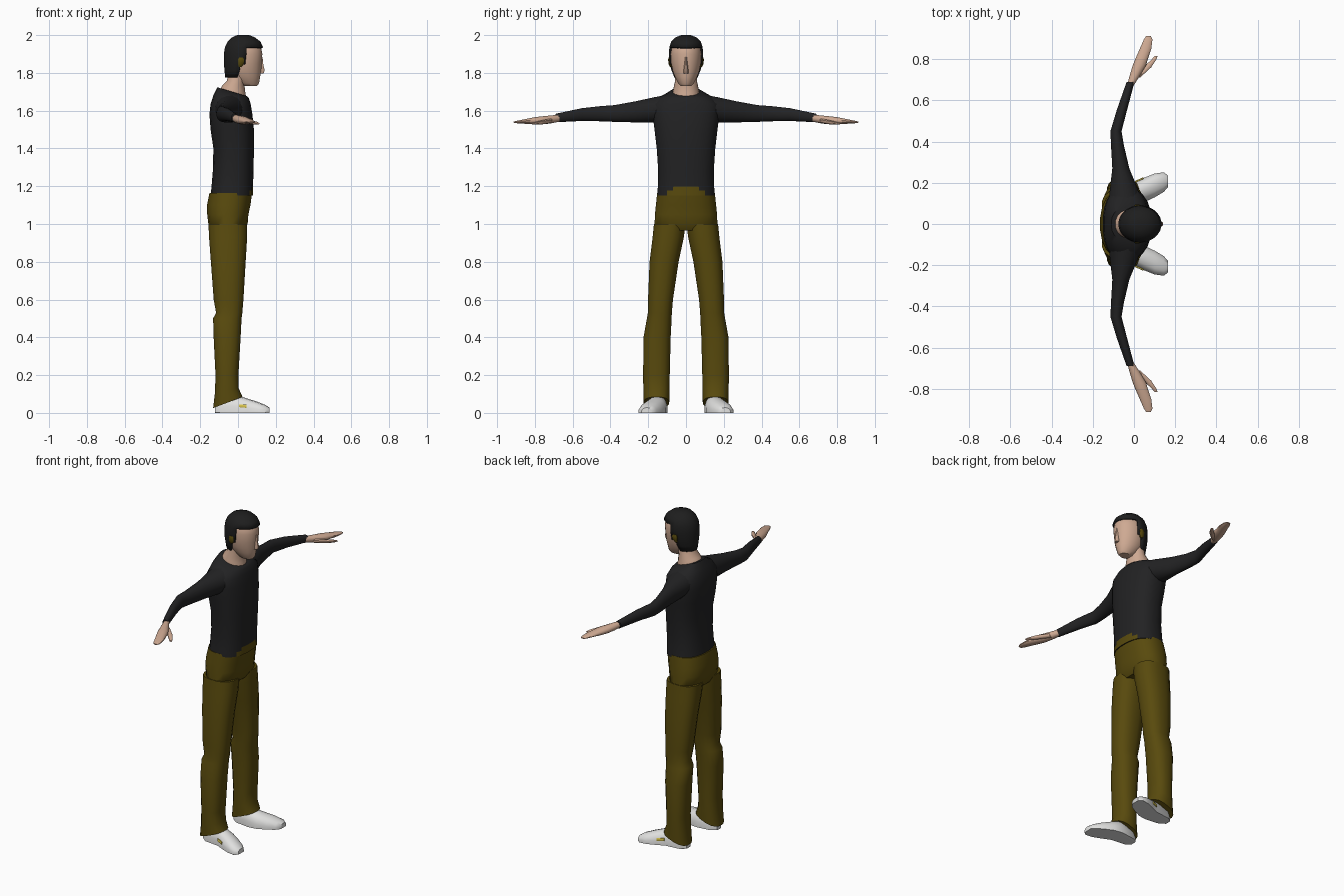
import bpy, bmesh, math


def material(name, rgb):
    m = bpy.data.materials.new(name)
    m.diffuse_color = (*rgb, 1)
    return m


SHIRT = material("shirt_black", (0.016, 0.016, 0.017))
HAIR = material("hair_black", (0.013, 0.013, 0.013))
TROUSER = material("olive_cloth", (0.098, 0.068, 0.004))
SKIN = material("skin", (0.62, 0.40, 0.29))
SHOE = material("shoe_white", (0.75, 0.75, 0.74))
YELLOW = material("shoe_yellow", (0.75, 0.6, 0.08))


def loft(name, axis, rings, mat, n=16, power=2.0, mirror=False, floor=None, remove=None, paint=None):
    """Skin rings (t, a0, a1, b0, b1[, tilt]) placed along one axis; tilt leans the ring in a."""
    bm = bmesh.new()
    rows = []
    for r in rings:
        t, a0, a1, b0, b1 = r[:5]
        tilt = r[5] if len(r) > 5 else 0
        row = []
        for i in range(n):
            ang = 2 * math.pi * (i + 0.5) / n
            c, s = math.cos(ang), math.sin(ang)
            da = math.copysign(abs(c) ** (2 / power), c) * (a1 - a0) / 2
            db = math.copysign(abs(s) ** (2 / power), s) * (b1 - b0) / 2
            a, b, h = (a0 + a1) / 2 + da, (b0 + b1) / 2 + db, t + tilt * da
            co = {"Z": (a, b, h), "Y": (a, h, b), "X": (h, a, b)}[axis]
            if floor is not None:
                co = (co[0], co[1], max(co[2], floor))
            row.append(bm.verts.new(co))
        rows.append(row)
    for lo, hi in zip(rows, rows[1:]):
        for i in range(n):
            j = (i + 1) % n
            bm.faces.new((lo[i], lo[j], hi[j], hi[i]))
    bm.faces.new(rows[0][::-1])
    bm.faces.new(rows[-1])
    bmesh.ops.recalc_face_normals(bm, faces=bm.faces)
    if remove:
        gone = [f for f in bm.faces if remove(f.calc_center_median())]
        bmesh.ops.delete(bm, geom=gone, context="FACES")
    if paint:
        for f in bm.faces:
            f.material_index = 1 if paint[1](f.calc_center_median()) else 0
    return finish(name, bm, mat, mirror, paint)


def finish(name, bm, mat, mirror=False, paint=None):
    me = bpy.data.meshes.new(name)
    bm.to_mesh(me)
    bm.free()
    me.materials.append(mat)
    if paint:
        me.materials.append(paint[0])
    ob = bpy.data.objects.new(name, me)
    bpy.context.collection.objects.link(ob)
    bpy.ops.object.select_all(action="DESELECT")
    ob.select_set(True)
    bpy.context.view_layer.objects.active = ob
    bpy.ops.object.shade_smooth_by_angle(angle=math.radians(45))
    if mirror:
        mod = ob.modifiers.new("Mirror", "MIRROR")
        mod.use_axis = (False, True, False)
        mod.use_clip = False
        mod.use_mirror_merge = False
    return ob


def sym(rows):
    """Rings (t, x0, x1, half_width[, tilt]) symmetric in y."""
    return [(r[0], r[1], r[2], -r[3], r[3], *r[4:]) for r in rows]


# Shirt body, with the olive arch showing at the front of the hem
loft("shirt_body", "Z", sym([
    (1.15, -.146, .08, .153), (1.177, -.143, .08, .152), (1.198, -.141, .08, .15),
    (1.28, -.134, .083, .148), (1.40, -.131, .085, .156), (1.50, -.146, .085, .168),
    (1.58, -.152, .077, .178), (1.635, -.146, .068, .178), (1.675, -.13, .058, .135, -.1),
    (1.70, -.11, .05, .08, -.3)]), SHIRT, n=24, power=2.4,
    paint=(TROUSER, lambda c: c.x > .03 and c.z < 1.198 and abs(c.y) < (.1 if c.z < 1.177 else .06)))

# Sleeves
loft("sleeve", "Y", [
    (.10, -.125, .04, 1.555, 1.685), (.17, -.118, .02, 1.535, 1.672),
    (.27, -.106, -.022, 1.537, 1.65), (.38, -.112, -.048, 1.54, 1.63),
    (.45, -.115, -.06, 1.543, 1.625), (.55, -.085, -.034, 1.545, 1.614),
    (.69, -.036, .003, 1.538, 1.584)], SHIRT, mirror=True)

# Hands and thumbs
loft("hand", "Y", [
    (.67, -.035, -.002, 1.541, 1.58), (.72, -.022, .03, 1.531, 1.575),
    (.77, -.007, .06, 1.526, 1.57), (.80, .005, .068, 1.527, 1.566),
    (.85, .027, .085, 1.53, 1.556), (.895, .047, .09, 1.533, 1.547),
    (.912, .058, .082, 1.536, 1.542)], SKIN, n=12, mirror=True)
loft("thumb", "Y", [
    (.71, -.005, .03, 1.535, 1.56), (.76, .045, .085, 1.527, 1.55),
    (.80, .086, .11, 1.525, 1.541), (.815, .10, .115, 1.527, 1.535)], SKIN, n=8, mirror=True)

# Trousers: hips and two legs with flared lower ends
loft("trouser_hips", "Z", sym([
    (.965, -.14, .03, .13), (1.0, -.158, .052, .168), (1.05, -.164, .056, .166),
    (1.10, -.165, .067, .161), (1.165, -.152, .076, .154)]), TROUSER, n=20, power=2.4)
loft("trouser_leg", "Z", [
    (.055, -.133, .025, .088, .225, .38), (.12, -.123, .004, .085, .227, .2),
    (.20, -.12, .003, .085, .228), (.40, -.13, .015, .08, .226),
    (.50, -.133, .02, .075, .208), (.53, -.117, .024, .074, .203),
    (.60, -.13, .03, .068, .202), (.80, -.145, .042, .038, .194),
    (.93, -.155, .05, .010, .178), (1.0, -.158, .05, .001, .171)],
    TROUSER, power=2.4, mirror=True)

# Shoes with flat soles and toes turned out
loft("shoe", "X", [
    (-.122, .13, .17, -.02, .045), (-.09, .11, .193, -.05, .085), (0, .098, .203, -.06, .092),
    (.05, .105, .226, -.055, .076), (.10, .128, .246, -.045, .06),
    (.145, .155, .252, -.03, .042), (.166, .18, .235, -.015, .028)],
    SHOE, n=14, power=2.3, floor=0, mirror=True)

# Small yellow plate on the outside of each shoe
loft("shoe_patch", "X", [
    (.005, .200, .209, .03, .046), (.045, .218, .227, .026, .044)],
    YELLOW, n=8, power=4, mirror=True)

# Neck, head and nose
loft("neck", "Z", sym([
    (1.68, -.10, .047, .072, -.3), (1.715, -.085, .04, .068, -.3),
    (1.75, -.06, .034, .06, -.15), (1.81, -.05, .05, .057)]), SKIN)
loft("head", "Z", sym([
    (1.73, .025, .10, .028), (1.745, .0, .112, .042), (1.78, -.04, .118, .06),
    (1.81, -.055, .124, .071), (1.85, -.062, .126, .079), (1.90, -.062, .13, .082),
    (1.94, -.055, .122, .075), (1.97, -.035, .095, .055), (1.985, -.01, .06, .03)]),
    SKIN, n=20)
loft("nose", "Z", sym([
    (1.797, .105, .136, .013), (1.812, .105, .143, .014), (1.85, .105, .134, .009),
    (1.885, .11, .131, .006)]), SKIN, n=8)

# Hair: a larger cap with the face and nape openings cut away
hair = loft("hair", "Z", sym([
    (1.775, -.068, .08, .062), (1.81, -.072, .11, .076), (1.845, -.075, .125, .087),
    (1.90, -.076, .137, .091), (1.935, -.07, .134, .089), (1.965, -.056, .12, .079),
    (1.988, -.032, .09, .056), (2.0, -.005, .06, .026)]), HAIR, n=24,
    remove=lambda c: (c.x > .048 and c.z < 1.935) or (c.x > .0 and c.z < 1.845) or c.z < 1.776)
solid = hair.modifiers.new("Thickness", "SOLIDIFY")
solid.thickness = .012
solid.offset = -1

# Ears, olive like the trousers
loft("ear", "Z", [
    (1.832, .003, .02, .07, .085), (1.845, -.002, .03, .075, .092),
    (1.87, -.002, .034, .077, .096), (1.882, .004, .028, .077, .092)],
    TROUSER, n=8, mirror=True)
